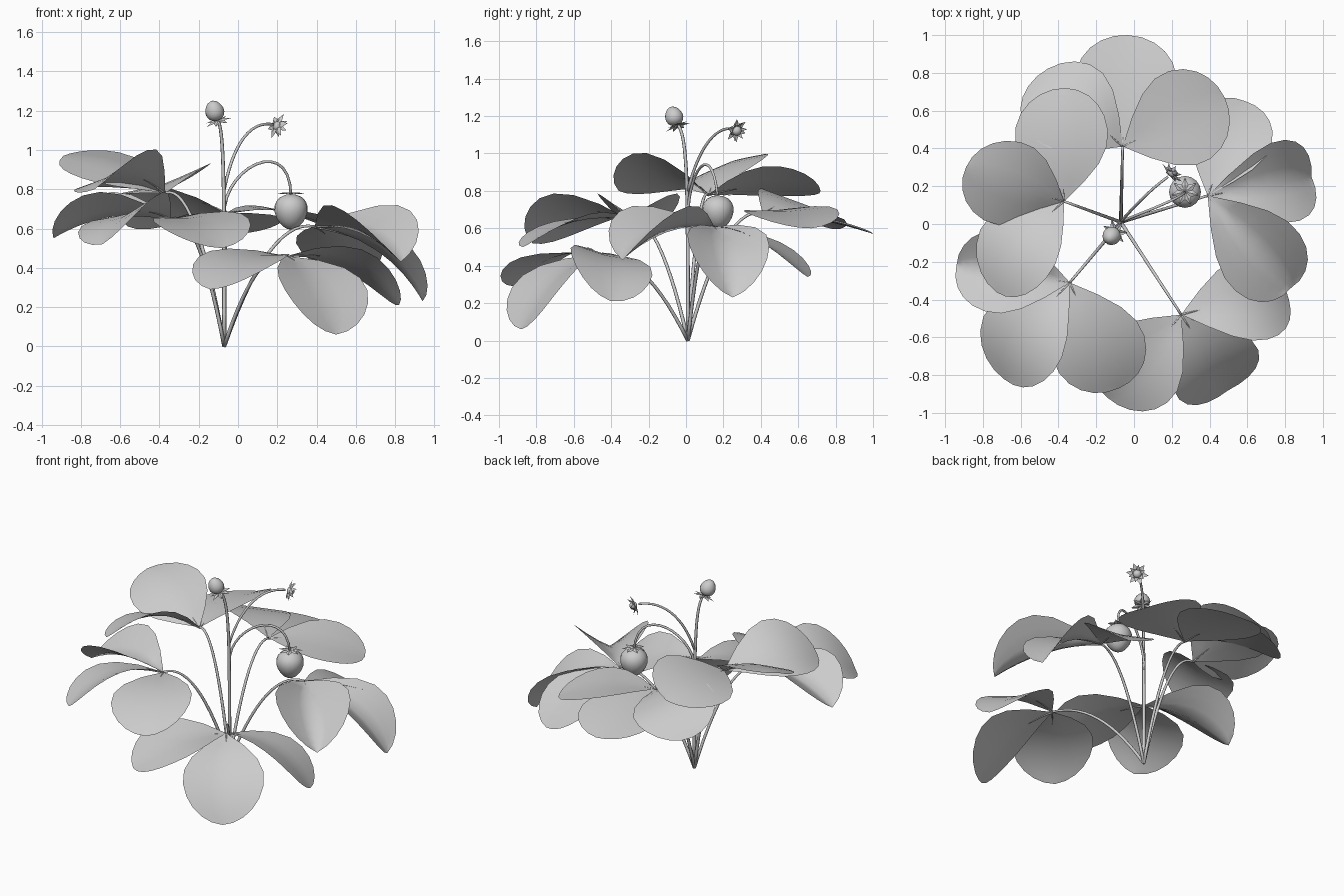
import bpy
import bmesh
from math import sin, cos, pi, radians, sqrt
from mathutils import Vector, Matrix

old = bpy.data.objects.get("Cube")
if old:
    bpy.data.objects.remove(old, do_unlink=True)

grey = bpy.data.materials.new("plain_grey")
grey.use_nodes = True
grey.diffuse_color = (0.6, 0.6, 0.6, 1)
grey.node_tree.nodes["Principled BSDF"].inputs["Base Color"].default_value = grey.diffuse_color

UP = Vector((0, 0, 1))
ROOT = Vector((-0.07, 0.01, 0))


def finish(name, bm, smooth=True):
    bmesh.ops.remove_doubles(bm, verts=bm.verts, dist=0.0001)
    mesh = bpy.data.meshes.new(name)
    bm.to_mesh(mesh)
    bm.free()
    for face in mesh.polygons:
        face.use_smooth = smooth
    mesh.materials.append(grey)
    obj = bpy.data.objects.new(name, mesh)
    bpy.context.scene.collection.objects.link(obj)
    return obj


def bezier(points, count=14):
    """Sample a Bezier curve of any degree by repeated blending."""
    path = []
    for i in range(count + 1):
        row = [Vector(p) for p in points]
        while len(row) > 1:
            row = [a.lerp(b, i / count) for a, b in zip(row, row[1:])]
        path.append(row[0])
    return path


def tube(name, path, start, end, sides=8):
    bm = bmesh.new()
    rings = []
    for i, point in enumerate(path):
        ahead = path[min(i + 1, len(path) - 1)] - path[max(i - 1, 0)]
        turn = UP.rotation_difference(ahead.normalized())
        radius = start + (end - start) * i / (len(path) - 1)
        rings.append([bm.verts.new(point + turn @ Vector((
            radius * cos(2 * pi * k / sides), radius * sin(2 * pi * k / sides), 0)))
            for k in range(sides)])
    for a, b in zip(rings, rings[1:]):
        for k in range(sides):
            n = (k + 1) % sides
            bm.faces.new((a[k], a[n], b[n], b[k]))
    bm.faces.new(rings[0][::-1])
    bm.faces.new(rings[-1])
    return finish(name, bm)


def leaflet(name, hub, tip, roll, fold, arch, half_width, rows=9, cols=6):
    """Rounded blade that bends along its length and folds along its midrib."""
    along = tip - hub
    forward = along.normalized()
    level = UP.cross(forward).normalized()
    normal = forward.cross(level)
    angle = radians(roll)
    side = level * cos(angle) + normal * sin(angle)
    normal = forward.cross(side)

    def middle(u):
        return hub + along * u + normal * (arch * 4 * u * (1 - u))

    def width(u):
        if u < 0.58:
            return sin(pi / 2 * u / 0.58)
        return sqrt(max(0, 1 - ((u - 0.58) / 0.42) ** 2))

    bm = bmesh.new()
    grid = []
    for i in range(rows + 1):
        u = sin(pi / 2 * i / rows)
        line = []
        for j in range(cols + 1):
            v = 2 * j / cols - 1
            reach = half_width * width(u)
            lift = fold * reach * abs(v) ** 1.2
            line.append(bm.verts.new(middle(u) + side * (v * reach) + normal * lift))
        grid.append(line)
    for a, b in zip(grid, grid[1:]):
        for j in range(cols):
            bm.faces.new((a[j + 1], a[j], b[j], b[j + 1]))
    finish(name, bm)
    rib = [middle(0.05 * k) - normal * 0.004 for k in range(6)]
    tube(name + "_midrib", rib, 0.006, 0.001, 6)


def solid(name, centre, axis, radius, taper, stretch):
    """Round fruit whose narrow end points along the axis."""
    bm = bmesh.new()
    bmesh.ops.create_uvsphere(bm, u_segments=16, v_segments=10, radius=1)
    for vert in bm.verts:
        pinch = 1 - taper * vert.co.z
        vert.co.x *= pinch
        vert.co.y *= pinch
        vert.co.z *= stretch
    turn = UP.rotation_difference(axis.normalized()).to_matrix().to_4x4()
    bm.transform(Matrix.Translation(centre) @ turn @ Matrix.Scale(radius, 4))
    finish(name, bm)


def star(name, centre, axis, count, length, breadth, lift, spin=0):
    """Ring of pointed sepals around an axis."""
    bm = bmesh.new()
    for k in range(count):
        turn = Matrix.Rotation(2 * pi * k / count + spin, 4, "Z")
        shape = ((0, 0, 0), (length / 2, -breadth, lift / 3),
                 (length, 0, lift), (length / 2, breadth, lift / 3))
        root, right, end, left = [bm.verts.new(turn @ Vector(p)) for p in shape]
        rib = bm.verts.new(turn @ Vector((length / 2, 0, lift / 3 - breadth / 3)))
        for a, b in ((root, right), (right, end), (end, left), (left, root)):
            bm.faces.new((a, b, rib))
    turn = UP.rotation_difference(axis.normalized()).to_matrix().to_4x4()
    bm.transform(Matrix.Translation(centre) @ turn)
    finish(name, bm, False)


# Leaf clusters: hub, then tip, roll, fold, arch and half width of each leaflet
clusters = {
    "back": ((-0.06, 0.41, 0.68), (
        ((-0.03, 1.0, 0.57), 0, 0.05, 0.02, 0.27),
        ((0.48, 0.67, 0.6), 3, 0.05, 0.05, 0.26),
        ((-0.56, 0.73, 0.61), 17, 0, 0.1, 0.26))),
    "right": ((-0.37, 0.12, 0.78), (
        ((-0.36, 0.72, 0.8), -18, 0.1, 0.04, 0.26),
        ((-0.89, 0.3, 0.97), -17, -0.1, 0.05, 0.24),
        ((-0.73, -0.36, 0.8), 24, 0.12, 0.1, 0.24))),
    "front_right": ((-0.34, -0.31, 0.65), (
        ((-0.94, -0.22, 0.55), 0, 0.6, 0.06, 0.22),
        ((-0.69, -0.82, 0.52), 18, 0.15, 0.1, 0.25),
        ((-0.08, -0.87, 0.5), 5, 0.1, 0.06, 0.25))),
    "front_left": ((0.25, -0.48, 0.46), (
        ((-0.14, -0.92, 0.29), -5, 0.1, 0.07, 0.25),
        ((0.5, -0.88, 0.06), 0, 0.15, 0.08, 0.25),
        ((0.82, -0.4, 0.21), -14, 0.1, 0.1, 0.23))),
    "left": ((0.39, 0.15, 0.61), (
        ((0.94, 0.25, 0.23), 0, 0.45, 0.08, 0.22),
        ((0.83, -0.34, 0.43), 0, 0.65, 0.06, 0.23),
        ((0.59, 0.65, 0.34), -4, 0.1, 0.05, 0.22))),
}
for label, (spot, blades) in clusters.items():
    hub = Vector(spot)
    bend = ROOT.lerp(hub, 0.5)
    bend.z = hub.z * 1.08
    tube(label + "_leaf_stem", bezier((ROOT, bend, hub)), 0.01, 0.007)
    for number, (tip, *form) in enumerate(blades, 1):
        leaflet(f"{label}_leaflet_{number}", hub, Vector(tip), *form)

# Fruit stalks
fork = ROOT + UP * 0.8
tube("main_stalk", bezier((ROOT, fork, fork + UP * 0.27, (-0.1, -0.04, 1.15))), 0.011, 0.008)
tube("flower_stalk", bezier((fork, (-0.02, 0.07, 1.05), (0.07, 0.17, 1.15), (0.18, 0.25, 1.13))),
     0.008, 0.007)
low = ROOT + UP * 0.66
tube("berry_stalk", bezier((low, (-0.09, 0.01, 0.9), (0.27, 0.14, 1.1), (0.27, 0.17, 0.76))),
     0.008, 0.007)

# Ripe berry hanging down
solid("ripe_berry", Vector((0.27, 0.17, 0.685)), -UP, 0.084, 0.18, 1.08)
star("ripe_berry_calyx", Vector((0.27, 0.17, 0.78)), -UP, 7, 0.075, 0.018, 0.005)

# Young berry pointing up
lean = Vector((-0.3, -0.35, 1))
solid("young_berry", Vector((-0.12, -0.065, 1.2)), lean, 0.048, 0.15, 1.1)
star("young_berry_calyx", Vector((-0.103, -0.045, 1.152)), lean, 7, 0.07, 0.016, -0.01)

# Flower facing outward
face = Vector((0.65, 0.6, -0.35))
heart = Vector((0.195, 0.265, 1.125))
star("flower_sepals", heart, face, 6, 0.07, 0.018, 0.01)
star("flower_petals", heart, face, 6, 0.055, 0.014, 0.03, pi / 6)
solid("flower_centre", heart + face * 0.012, face, 0.026, 0, 0.9)
